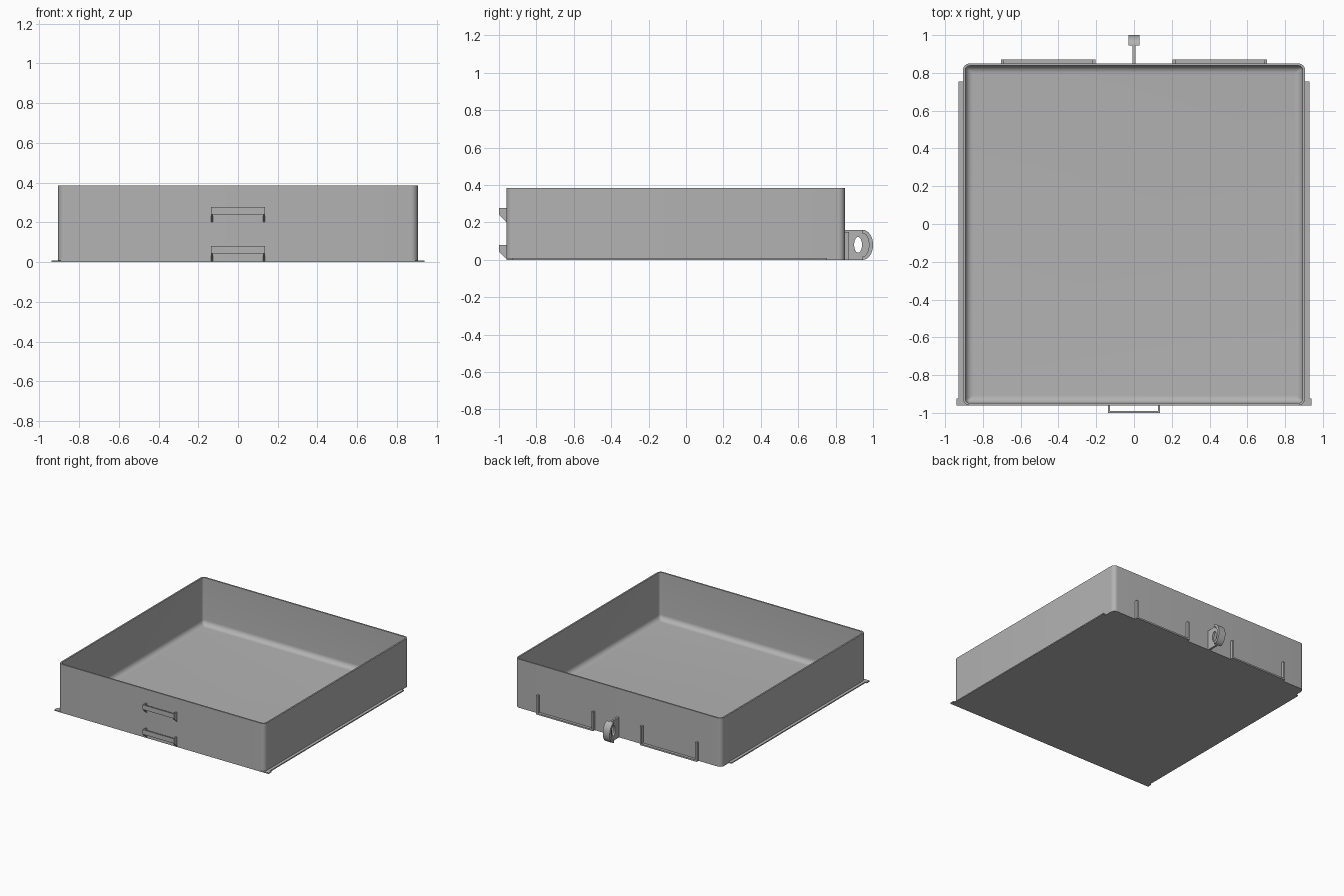
import bpy, bmesh
from math import sin, cos, pi, radians

cube = bpy.data.objects.get("Cube")
if cube:
    bpy.data.objects.remove(cube, do_unlink=True)

grey = bpy.data.materials.new("plain grey")
grey.use_nodes = True
colour = (0.45, 0.45, 0.45, 1)
grey.diffuse_color = colour
grey.node_tree.nodes["Principled BSDF"].inputs["Base Color"].default_value = colour

HALF_X, FRONT, BACK, HEIGHT = 0.905, -0.96, 0.85, 0.385
WALL, FLOOR, FILLET, CORNER = 0.012, 0.012, 0.04, 0.035


def finish(name, bm, smooth=False):
    bmesh.ops.recalc_face_normals(bm, faces=bm.faces)
    mesh = bpy.data.meshes.new(name)
    bm.to_mesh(mesh)
    bm.free()
    mesh.materials.append(grey)
    obj = bpy.data.objects.new(name, mesh)
    bpy.context.collection.objects.link(obj)
    if smooth:
        bpy.ops.object.select_all(action="DESELECT")
        obj.select_set(True)
        bpy.context.view_layer.objects.active = obj
        bpy.ops.object.shade_smooth_by_angle(angle=radians(35))
    return obj


def add_box(bm, x0, x1, y0, y1, z0, z1):
    verts = bmesh.ops.create_cube(bm, size=1)["verts"]
    for v in verts:
        v.co.x = x0 if v.co.x < 0 else x1
        v.co.y = y0 if v.co.y < 0 else y1
        v.co.z = z0 if v.co.z < 0 else z1


def add_prism(bm, profile, x0, x1):
    """Extrude a (y, z) outline along x."""
    face = bm.faces.new([bm.verts.new((x0, y, z)) for y, z in profile])
    out = bmesh.ops.extrude_face_region(bm, geom=[face])["geom"]
    for v in out:
        if isinstance(v, bmesh.types.BMVert):
            v.co.x = x1


def add_strip(bm, outer, inner, x0, x1):
    """Solid between two matching (y, z) paths, extruded along x."""
    grid = [[bm.verts.new((x, y, z)) for y, z in path]
            for path, x in ((outer, x0), (outer, x1), (inner, x1), (inner, x0))]
    for a, b in zip(grid, grid[1:] + grid[:1]):
        for i in range(len(outer) - 1):
            bm.faces.new((a[i], a[i + 1], b[i + 1], b[i]))
    for i in (0, -1):
        bm.faces.new([row[i] for row in grid])


def rounded_ring(bm, inset, z, steps=8):
    r = max(CORNER - inset, 0.008)
    hx, hy = HALF_X - inset - r, (BACK - FRONT) / 2 - inset - r
    mid = (BACK + FRONT) / 2
    ring = []
    for q, (sx, sy) in enumerate(((1, 1), (-1, 1), (-1, -1), (1, -1))):
        for i in range(steps + 1):
            a = (q + i / steps) * pi / 2
            ring.append(bm.verts.new((sx * hx + r * cos(a), mid + sy * hy + r * sin(a), z)))
    return ring


# Open tray with rounded corners and a filleted inner floor
bm = bmesh.new()
levels = [(0, 0), (0, HEIGHT), (WALL, HEIGHT)]
for i in range(9):
    a = i / 8 * pi / 2
    levels.append((WALL + FILLET * (1 - cos(a)), FLOOR + FILLET * (1 - sin(a))))
rings = [rounded_ring(bm, inset, z) for inset, z in levels]
for a, b in zip(rings, rings[1:]):
    for i in range(len(a)):
        j = (i + 1) % len(a)
        bm.faces.new((a[i], a[j], b[j], b[i]))
bm.faces.new(rings[0])
bm.faces.new(rings[-1])
finish("tray", bm, smooth=True)

# Side runners along the bottom edge, with wider tabs at the front
for side, label in ((1, "left"), (-1, "right")):
    bm = bmesh.new()
    add_box(bm, side * 0.89, side * 0.928, FRONT, 0.755, 0, 0.009)
    add_box(bm, side * 0.86, side * 0.94, FRONT, -0.925, 0, 0.009)
    finish(label + "_runner", bm)

# Two front handles: thin bar between tapered end brackets
for label, top in (("lower", 0.08), ("upper", 0.277)):
    bm = bmesh.new()
    add_box(bm, -0.137, 0.137, -1, -0.99, top - 0.037, top)
    bracket = [(-1, top), (FRONT, top), (FRONT, top - 0.075), (-1, top - 0.037)]
    for side in (1, -1):
        add_prism(bm, bracket, side * 0.127, side * 0.137)
    finish(label + "_handle", bm)

# U-shaped label frames on the back
for side, label in ((1, "left"), (-1, "right")):
    bm = bmesh.new()
    add_box(bm, side * 0.205, side * 0.705, BACK, 0.872, 0, 0.012)
    for x in (0.205, 0.69):
        add_box(bm, side * x, side * (x + 0.015), BACK, 0.872, 0, 0.15)
    finish(label + "_back_frame", bm)

# Back pull: thin web with an oval hole
N = 32
web_end, mid_z = 0.945, 0.08


def arc(radius_y, radius_z):
    return [(web_end + radius_y * cos(a), mid_z + radius_z * sin(a))
            for a in [(-0.5 + i / N) * pi for i in range(N + 1)]]


outer_arc = arc(0.055, 0.08)
bm = bmesh.new()
outline = outer_arc + [(BACK, 0.16), (BACK, 0)]
edges = []
hole = [(0.92 + 0.021 * cos(i * 2 * pi / N), mid_z + 0.042 * sin(i * 2 * pi / N)) for i in range(N)]
for path in (outline, hole):
    verts = [bm.verts.new((-0.008, y, z)) for y, z in path]
    edges += [bm.edges.new((v, verts[i - 1])) for i, v in enumerate(verts)]
bmesh.ops.triangle_fill(bm, edges=edges, use_beauty=True)
geom = bmesh.ops.extrude_face_region(bm, geom=bm.faces[:])["geom"]
for v in geom:
    if isinstance(v, bmesh.types.BMVert):
        v.co.x = 0.008
finish("pull_web", bm, smooth=True)

# Wide curved rim around the outer edge of the pull
bm = bmesh.new()
add_strip(bm, outer_arc, arc(0.033, 0.062), -0.03, 0.03)
finish("pull_rim", bm, smooth=True)
